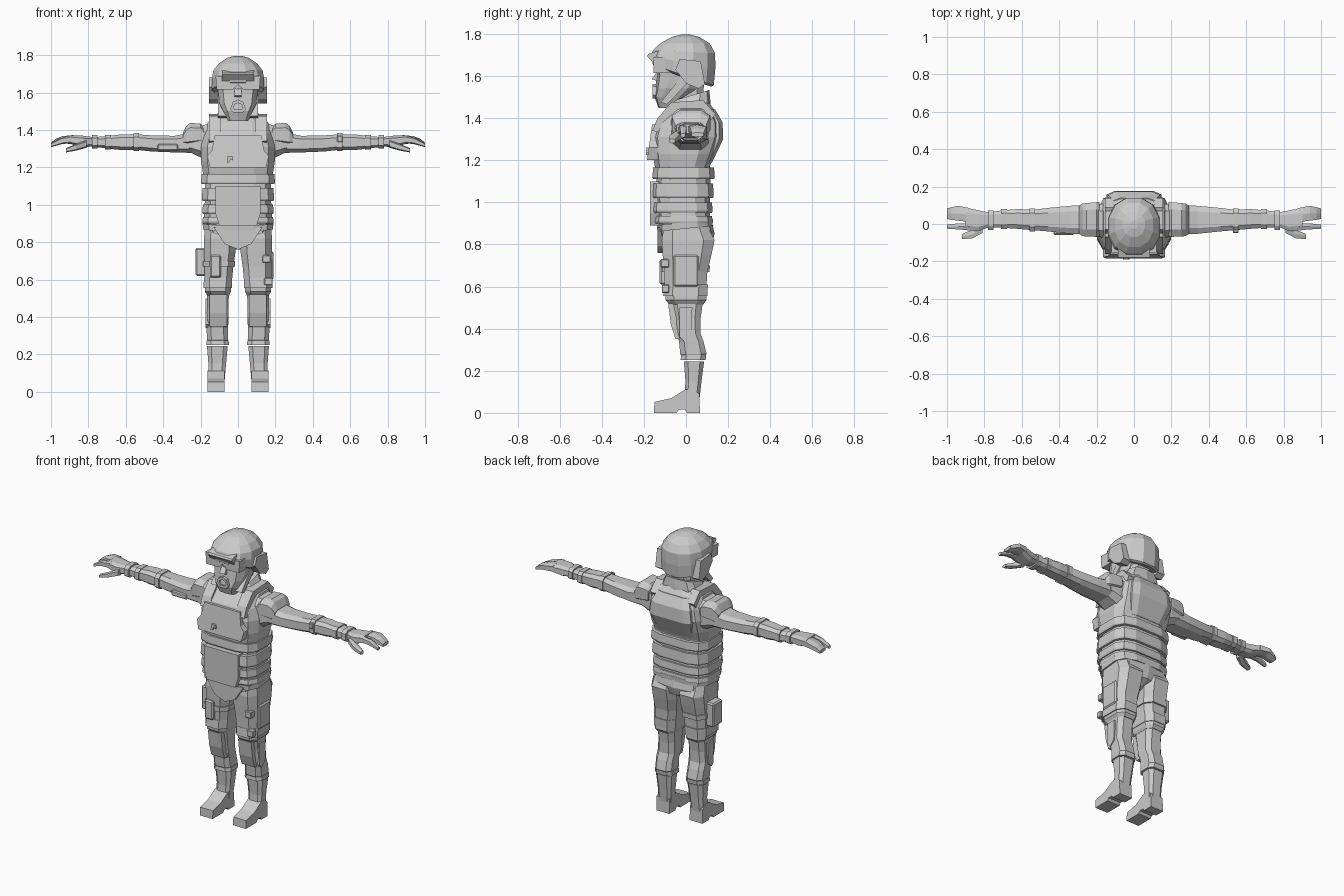
import bpy, bmesh, math
from mathutils import Vector

grey = bpy.data.materials.new("plain_grey")
grey.diffuse_color = (0.6, 0.6, 0.6, 1)


def finish(name, bm):
    bmesh.ops.recalc_face_normals(bm, faces=bm.faces)
    me = bpy.data.meshes.new(name)
    bm.to_mesh(me)
    bm.free()
    me.materials.append(grey)
    ob = bpy.data.objects.new(name, me)
    bpy.context.collection.objects.link(ob)
    return ob


def loft(name, rings, axis="z", n=8, sx=1, power=0.6, turn=0.5):
    """Skin rings (pos, a0, a1, b0, b1, tilt); a,b = x,y for axis z and y,z for axis x."""
    bm = bmesh.new()
    loops = []
    for r in rings:
        pos, a0, a1, b0, b1 = r[:5]
        tilt = r[5] if len(r) > 5 else 0
        pts = []
        for i in range(n):
            t = 2 * math.pi * (i + turn) / n
            c, s = math.cos(t), math.sin(t)
            c, s = [math.copysign(abs(v) ** power, v) for v in (c, s)]
            m = max(abs(c), abs(s))
            k = 1 if m < 1e-6 else 1 / max(abs(math.cos(math.pi * turn / n)) ** power, 1e-6)
            a = (a0 + a1) / 2 + (a1 - a0) / 2 * c * k
            b = (b0 + b1) / 2 + (b1 - b0) / 2 * s * k
            p = (a, b, pos + tilt * b) if axis == "z" else (pos, a, b)
            pts.append(bm.verts.new((p[0] * sx, p[1], p[2])))
        loops.append(pts)
    for u, v in zip(loops, loops[1:]):
        for i in range(n):
            j = (i + 1) % n
            bm.faces.new((u[i], u[j], v[j], v[i]))
    bm.faces.new(loops[0])
    bm.faces.new(loops[-1])
    return finish(name, bm)


def prism(name, pts, axis, lo, hi, sx=1, slope=0):
    """Extrude a polygon along x (points y,z) or y (points x,z); slope leans it back with height."""
    bm = bmesh.new()
    ends = []
    z0 = min(p[1] for p in pts)
    for d in (lo, hi):
        ends.append([bm.verts.new((d * sx, a, b) if axis == "x" else
                                  (a * sx, d + slope * (b - z0), b)) for a, b in pts])
    bm.faces.new(ends[0])
    bm.faces.new(ends[1])
    for i in range(len(pts)):
        j = (i + 1) % len(pts)
        bm.faces.new((ends[0][i], ends[0][j], ends[1][j], ends[1][i]))
    return finish(name, bm)


def box(name, x0, x1, y0, y1, z0, z1, sx=1, bevel=0.008):
    ob = prism(name, [(y0, z0), (y1, z0), (y1, z1), (y0, z1)], "x", x0, x1, sx)
    if bevel:
        b = ob.modifiers.new("bevel", "BEVEL")
        b.width = bevel
        b.segments = 1
    return ob


# torso with stepped waist bands
loft("torso", [(0.88, -.18, .18, -.13, .12), (0.93, -.185, .185, -.14, .115),
               (1.02, -.18, .18, -.15, .115), (1.12, -.18, .18, -.14, .12),
               (1.17, -.19, .19, -.15, .115), (1.23, -.20, .20, -.16, .14),
               (1.31, -.20, .20, -.165, .168), (1.38, -.185, .185, -.145, .165),
               (1.44, -.165, .165, -.09, .135), (1.475, -.11, .11, -.05, .11)], n=12, power=.6)
for i, (z0, z1, w, f, b) in enumerate([(0.90, 0.935, .19, -.15, .125), (0.95, 1.00, .19, -.162, .125),
                                       (1.02, 1.09, .192, -.165, .13), (1.11, 1.165, .197, -.158, .135)]):
    loft("waist_band", [(z0, -w, w, f, b), (z0 + .01, -w - .004, w + .004, f - .004, b + .004),
                        (z1, -w, w, f, b)], n=12, power=.55)
# front armour
prism("belly_panel", [(-.10, .89), (.10, .89), (.12, .95), (.12, 1.10), (-.12, 1.10), (-.12, .95)],
      "y", -.172, -.12)
prism("chest_plate", [(-.15, 1.20), (.15, 1.20), (.165, 1.26), (.14, 1.29), (.125, 1.37),
                      (-.125, 1.37), (-.14, 1.29), (-.165, 1.26)], "y", -.185, -.11, slope=.14)
prism("chest_hook", [(-.06, 1.225), (-.045, 1.225), (-.04, 1.245), (-.025, 1.235), (-.03, 1.26),
                     (-.055, 1.26)], "y", -.19, -.17)
# back armour
loft("back_plate", [(1.19, -.12, .12, .05, .125), (1.30, -.15, .15, .05, .178),
                    (1.38, -.14, .14, .05, .175), (1.44, -.11, .11, .05, .14)], power=.4)
# collar and neck
loft("collar", [(1.41, -.13, .13, -.11, .12), (1.46, -.12, .12, -.09, .115, .2),
                (1.50, -.095, .095, -.06, .11, .3)], n=10)
loft("neck", [(1.42, -.07, .07, -.06, .08), (1.60, -.075, .075, -.07, .09)])

# head
loft("face", [(1.448, -.055, .055, -.13, -.05), (1.48, -.078, .078, -.15, -.01, -.15),
              (1.54, -.10, .10, -.145, .06), (1.60, -.108, .108, -.138, .10),
              (1.68, -.115, .115, -.14, .11)], n=10, power=.6)
prism("nose", [(-.13, 1.63), (-.163, 1.585), (-.135, 1.575), (-.11, 1.60)], "x", -.018, .018)
hexa = [(-.042, 1.51), (-.028, 1.55), (0, 1.562), (.028, 1.55), (.042, 1.51), (.025, 1.492), (-.025, 1.492)]
for (ax, az), (bx, bz) in zip(hexa, hexa[1:] + hexa[:1]):
    prism("lip", [(ax, az), (bx, bz), (bx * .6, 1.525 + (bz - 1.525) * .5),
                  (ax * .6, 1.525 + (az - 1.525) * .5)], "y", -.158, -.12)
# zigzag goggles
prism("goggles", [(-.115, 1.615), (-.03, 1.615), (0, 1.64), (.03, 1.615), (.115, 1.615), (.12, 1.69),
                  (.05, 1.685), (.025, 1.66), (0, 1.685), (-.025, 1.66), (-.05, 1.685), (-.12, 1.69)],
      "y", -.155, -.06)
# helmet with a slanted rim and brim
loft("helmet", [(1.59, -.125, .125, -.135, .122, -.34), (1.60, -.142, .142, -.16, .135, -.34),
                (1.662, -.143, .143, -.172, .143, -.20), (1.715, -.135, .135, -.16, .142, -.05),
                (1.755, -.105, .105, -.125, .115), (1.785, -.06, .06, -.07, .065),
                (1.796, -.02, .02, -.025, .02)], n=12, power=.9)
prism("brim", [(-.178, 1.705), (-.185, 1.695), (-.15, 1.655), (-.10, 1.66), (-.10, 1.73)], "x", -.085, .085)

for s in (-1, 1):
    # ear guard and chin strap
    prism("ear_guard", [(-.05, 1.63), (.0, 1.565), (.06, 1.54), (.09, 1.56), (.07, 1.67), (-.03, 1.68)],
          "x", .10, .154, s)
    prism("chin_strap", [(-.02, 1.60), (.02, 1.58), (-.09, 1.465), (-.12, 1.475)], "x", .06, .108, s)
    # shoulder straps and armour
    prism("shoulder_strap", [(-.16, 1.34), (-.135, 1.40), (-.07, 1.475), (.08, 1.485), (.14, 1.42),
                             (.12, 1.39), (.05, 1.44), (-.06, 1.42), (-.12, 1.33)], "x", .09, .155, s)
    loft("shoulder_joint", [(.14, -.08, .11, 1.22, 1.44), (.20, -.07, .11, 1.25, 1.425),
                            (.26, -.06, .105, 1.28, 1.40)], "x", sx=s)
    loft("shoulder_pad", [(.185, -.07, .12, 1.33, 1.42), (.20, -.072, .12, 1.32, 1.435),
                          (.255, -.07, .115, 1.31, 1.44), (.275, -.068, .113, 1.31, 1.425),
                          (.295, -.055, .10, 1.32, 1.385)], "x", sx=s)
    # arm, sleeve and cuffs
    loft("arm", [(.24, -.06, .105, 1.275, 1.39), (.34, -.055, .10, 1.278, 1.37),
                 (.46, -.042, .088, 1.283, 1.372), (.54, -.035, .078, 1.292, 1.378),
                 (.62, -.028, .082, 1.29, 1.378), (.70, -.022, .075, 1.30, 1.368),
                 (.80, -.018, .062, 1.312, 1.36)], "x", sx=s)
    for x, y0, y1, z0, z1 in ((.545, -.043, .086, 1.286, 1.384), (.695, -.03, .082, 1.294, 1.374),
                              (.765, -.035, .075, 1.30, 1.374)):
        loft("cuff", [(x - .015, y0, y1, z0, z1), (x + .015, y0, y1, z0, z1)], "x", sx=s)
    # hand
    loft("palm", [(.77, -.015, .062, 1.312, 1.362), (.83, -.04, .075, 1.305, 1.37),
                  (.90, -.035, .09, 1.325, 1.372)], "x", sx=s)
    loft("fingers", [(.88, .008, .088, 1.325, 1.372), (.94, .015, .10, 1.328, 1.366),
                     (.975, .02, .092, 1.316, 1.352), (1.0, .025, .085, 1.31, 1.332)], "x", n=6, sx=s)
    loft("index_finger", [(.88, -.035, .003, 1.33, 1.37), (.94, -.03, .004, 1.325, 1.36),
                          (1.0, -.026, -.002, 1.308, 1.328)], "x", n=6, sx=s)
    loft("thumb", [(.81, -.05, .0, 1.305, 1.345), (.865, -.078, -.03, 1.29, 1.325),
                   (.92, -.082, -.052, 1.28, 1.302)], "x", n=6, sx=s)
    # leg
    loft("thigh", [(.88, .01, .18, -.11, .11), (.82, .008, .185, -.12, .14), (.75, .01, .185, -.115, .125),
                   (.67, .022, .182, -.108, .105), (.59, .03, .18, -.105, .10), (.535, .036, .18, -.10, .10),
                   (.515, .045, .165, -.08, .085)], sx=s)
    loft("thigh_cuff", [(.61, .028, .185, -.108, .108), (.555, .03, .187, -.112, .105)], sx=s)
    loft("shin", [(.54, .045, .168, -.08, .085), (.45, .05, .165, -.062, .072), (.38, .048, .17, -.05, .07),
                  (.34, .052, .17, -.035, .085), (.28, .05, .168, -.03, .10), (.25, .06, .155, -.01, .08)], sx=s)
    prism("knee_pad", [(-.05, .52), (-.085, .52), (-.072, .42), (-.05, .35), (-.01, .35)], "x", .06, .152, s)
    prism("side_panel", [(-.03, .50), (.03, .50), (.025, .37), (-.01, .34), (-.03, .36)], "x", .14, .174, s)
    # boot
    loft("boot_collar", [(.275, .048, .17, -.025, .098), (.25, .046, .172, -.028, .095)], sx=s)
    loft("boot_shaft", [(.245, .053, .168, -.012, .088), (.15, .062, .16, -.004, .075),
                        (.06, .07, .16, -.01, .065)], sx=s)
    prism("boot_foot", [(.066, 0), (.064, .09), (.03, .115), (-.005, .11), (-.07, .07), (-.15, .052),
                        (-.152, 0), (-.045, 0), (-.035, .015), (-.005, .015), (.005, 0)], "x", .072, .162, s)

# hips and belt
loft("hips", [(.76, -.05, .05, -.06, .05), (.80, -.12, .12, -.11, .12), (.85, -.18, .18, -.128, .135),
              (.92, -.185, .185, -.13, .12)], n=10)
loft("belt", [(.875, -.19, .19, -.138, .128, .1), (.905, -.192, .192, -.14, .13, .1)], n=12)
prism("crotch_flap", [(-.13, .88), (.13, .88), (.07, .79), (0, .76), (-.07, .79)], "y", -.135, -.08)
# thigh gear
box("holster", -.228, -.17, -.045, .05, .62, .77)
box("holster_front", -.15, -.09, -.125, -.08, .61, .73)
loft("holster_strap", [(.70, -.19, -.012, -.118, .118), (.67, -.19, -.014, -.118, .116)])
box("side_pocket", .13, .19, -.06, .06, .60, .75)
box("strap_clip", .13, .175, -.12, -.08, .69, .73, bevel=.004)
box("lower_clip", .14, .185, -.115, -.08, .57, .61, bevel=.004)
# forearm details
box("right_elbow_patch", -.43, -.32, -.058, -.03, 1.29, 1.325, bevel=.006)
box("left_elbow_patch", .53, .56, -.048, -.02, 1.335, 1.37, bevel=.004)
